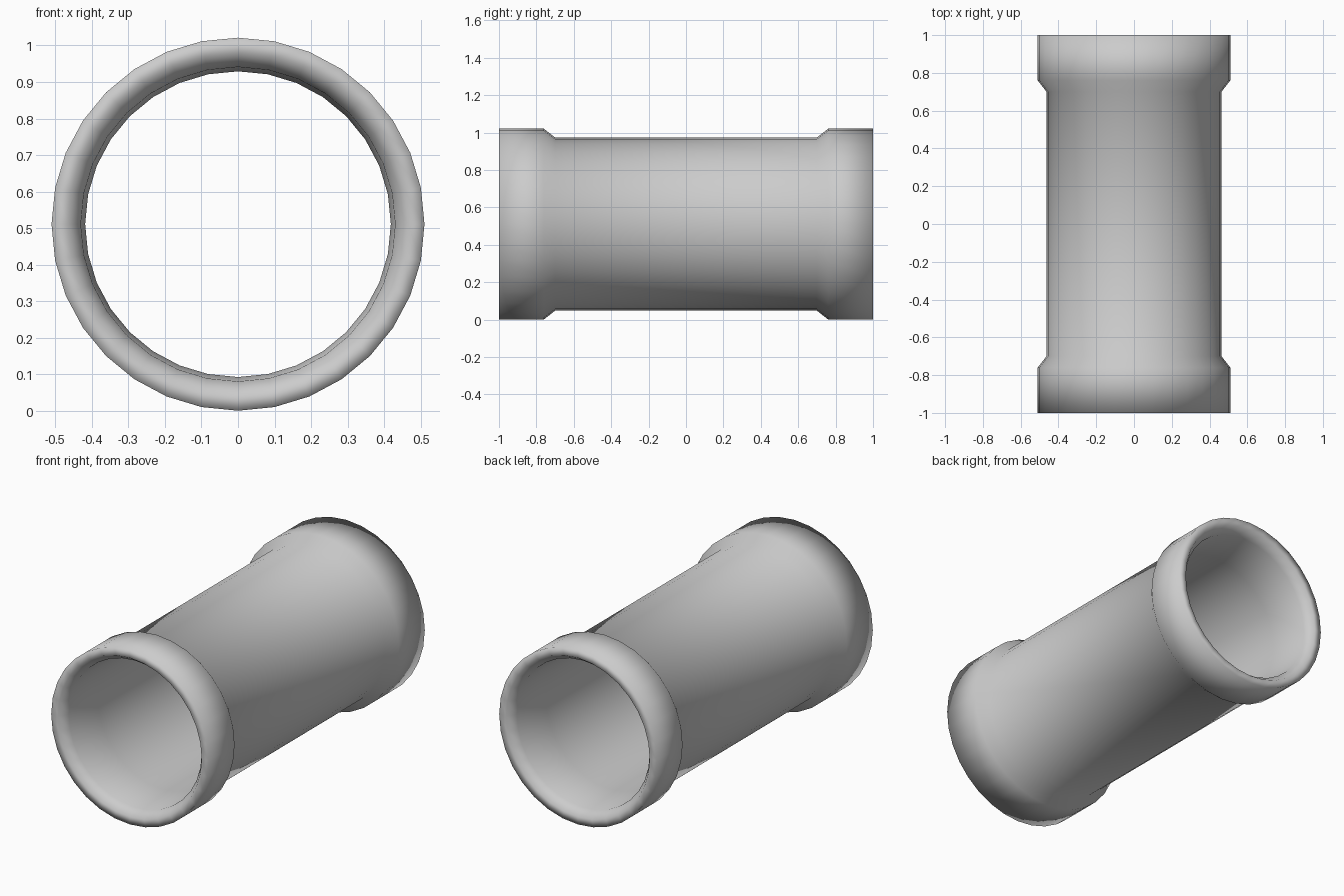
import bpy, bmesh
from math import sin, cos, pi

if "Cube" in bpy.data.objects:
    bpy.data.objects.remove(bpy.data.objects["Cube"])

SIDES = 32
CENTRE_Z = 0.511

# Half profile (radius, y) from the middle of the outside, round the rim, to the inside
outside = [(0.463, 0.70), (0.51, 0.76), (0.51, 1.0)]
inside = [(0.465, 1.0), (0.43, 0.95), (0.418, 0.70)]
half = outside + inside
profile = half + [(r, -y) for r, y in reversed(half)]

# Pipe: closed profile revolved around the y axis
bm = bmesh.new()
rings = []
for r, y in profile:
    rings.append([bm.verts.new((r * sin(2 * pi * i / SIDES), y,
                                CENTRE_Z + r * cos(2 * pi * i / SIDES)))
                  for i in range(SIDES)])
for k, ring in enumerate(rings):
    nxt = rings[(k + 1) % len(rings)]
    for i in range(SIDES):
        j = (i + 1) % SIDES
        bm.faces.new((ring[i], ring[j], nxt[j], nxt[i]))
bmesh.ops.recalc_face_normals(bm, faces=bm.faces)

# Soft shading all over, including the rims
for f in bm.faces:
    f.smooth = True
mesh = bpy.data.meshes.new("flanged_pipe")
bm.to_mesh(mesh)
bm.free()
bpy.context.collection.objects.link(bpy.data.objects.new("flanged_pipe", mesh))
